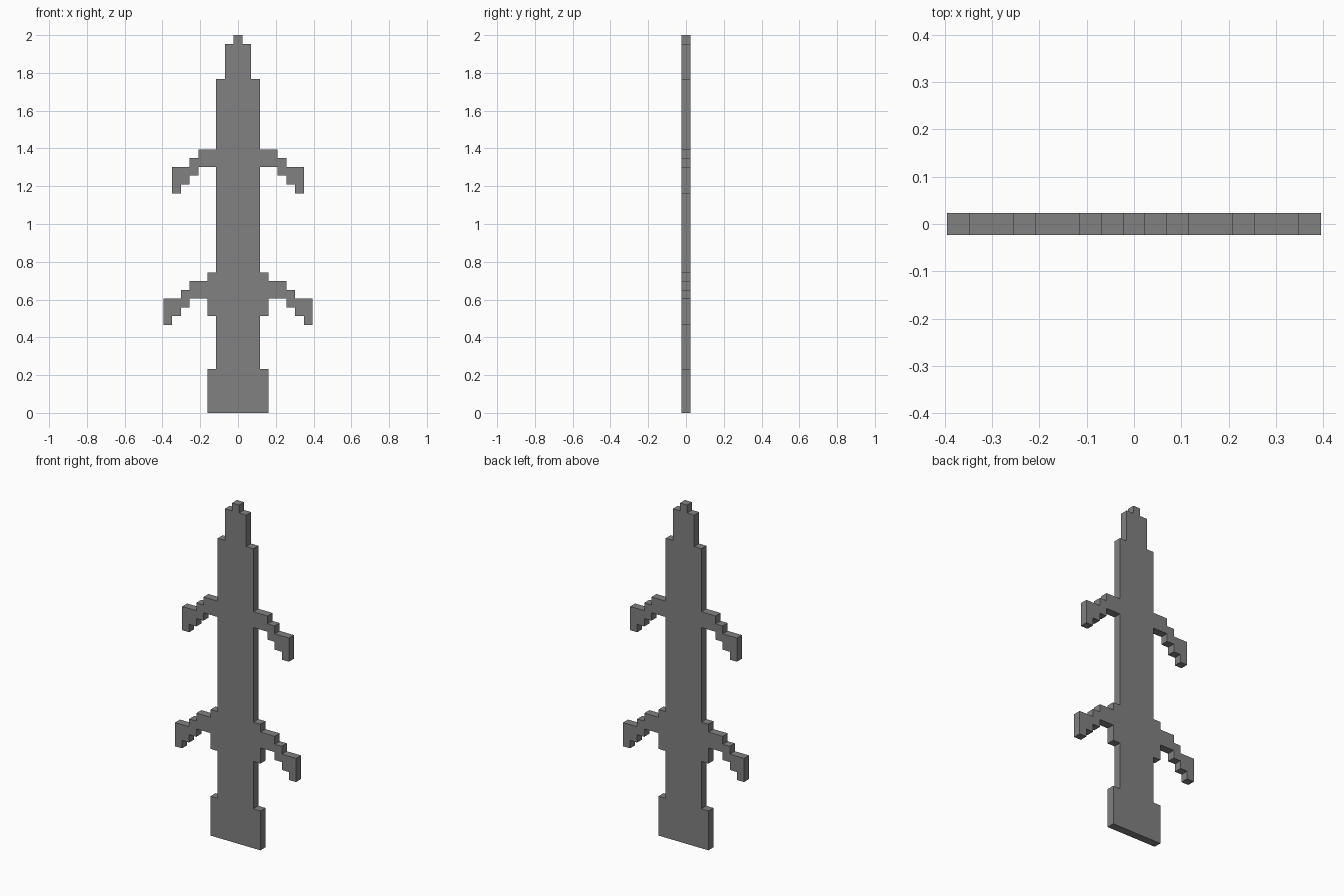
import bpy
import bmesh

cube = bpy.data.objects.get("Cube")
if cube:
    bpy.data.objects.remove(cube, do_unlink=True)

U = 2 / 43          # one grid step of the stepped silhouette
HALF_DEPTH = U / 2

GREY = (0.22, 0.22, 0.22, 1)
grey = bpy.data.materials.new("plain grey")
grey.use_nodes = True
grey.diffuse_color = GREY
grey.node_tree.nodes["Principled BSDF"].inputs["Base Color"].default_value = GREY


def slab(name, outline, open_x=None):
    """Extrude an x/z outline (in steps) through the depth; drop the wall at open_x."""
    bm = bmesh.new()
    front = bm.faces.new([bm.verts.new((x * U, -HALF_DEPTH, z * U)) for x, z in outline])
    ext = bmesh.ops.extrude_face_region(bm, geom=[front], use_keep_orig=True)
    moved = [g for g in ext["geom"] if isinstance(g, bmesh.types.BMVert)]
    bmesh.ops.translate(bm, verts=moved, vec=(0, 2 * HALF_DEPTH, 0))
    bmesh.ops.recalc_face_normals(bm, faces=bm.faces)
    if open_x is not None:
        hidden = [f for f in bm.faces if all(abs(v.co.x - open_x * U) < 1e-5 for v in f.verts)]
        bmesh.ops.delete(bm, geom=hidden, context="FACES_ONLY")
    mesh = bpy.data.meshes.new(name)
    bm.to_mesh(mesh)
    bm.free()
    mesh.materials.append(grey)
    obj = bpy.data.objects.new(name, mesh)
    bpy.context.collection.objects.link(obj)
    return obj


def branch(name, root, top, reach, side):
    """Stepped, drooping arm: flat at the root, three stairs down to a hanging tip."""
    pts = [(root, top), (reach - 3, top)]
    for i in (2, 1):                                   # upper stairs
        z = top - 3 + i
        pts += [(reach - i - 1, z), (reach - i, z)]
    pts += [(reach - 1, top - 2), (reach, top - 2), (reach, top - 5)]
    for i in (1, 2, 3):                                # lower stairs
        pts += [(reach - i, top - 6 + i), (reach - i, top - 5 + i)]
    pts.append((root, top - 2))
    # drop repeated corners
    pts = [p for i, p in enumerate(pts) if p != pts[i - 1]]
    return slab(name, [(side * x, z) for x, z in pts], side * root)


# Trunk: wide foot, shaft, collar, shaft, stepped tip (half width, bottom, top)
steps = [(3.5, 0, 5), (2.5, 5, 11), (3.5, 11, 16), (2.5, 16, 38), (1.5, 38, 42), (0.5, 42, 43)]
right_edge = [(w, z) for w, z0, z1 in steps for z in (z0, z1)]
slab("trunk", right_edge + [(-w, z) for w, z in reversed(right_edge)])

# Two pairs of drooping arms
for side, label in ((1, "left"), (-1, "right")):
    branch(f"lower_{label}_branch", 3.5, 15, 8.5, side)
    branch(f"upper_{label}_branch", 2.5, 30, 7.5, side)
